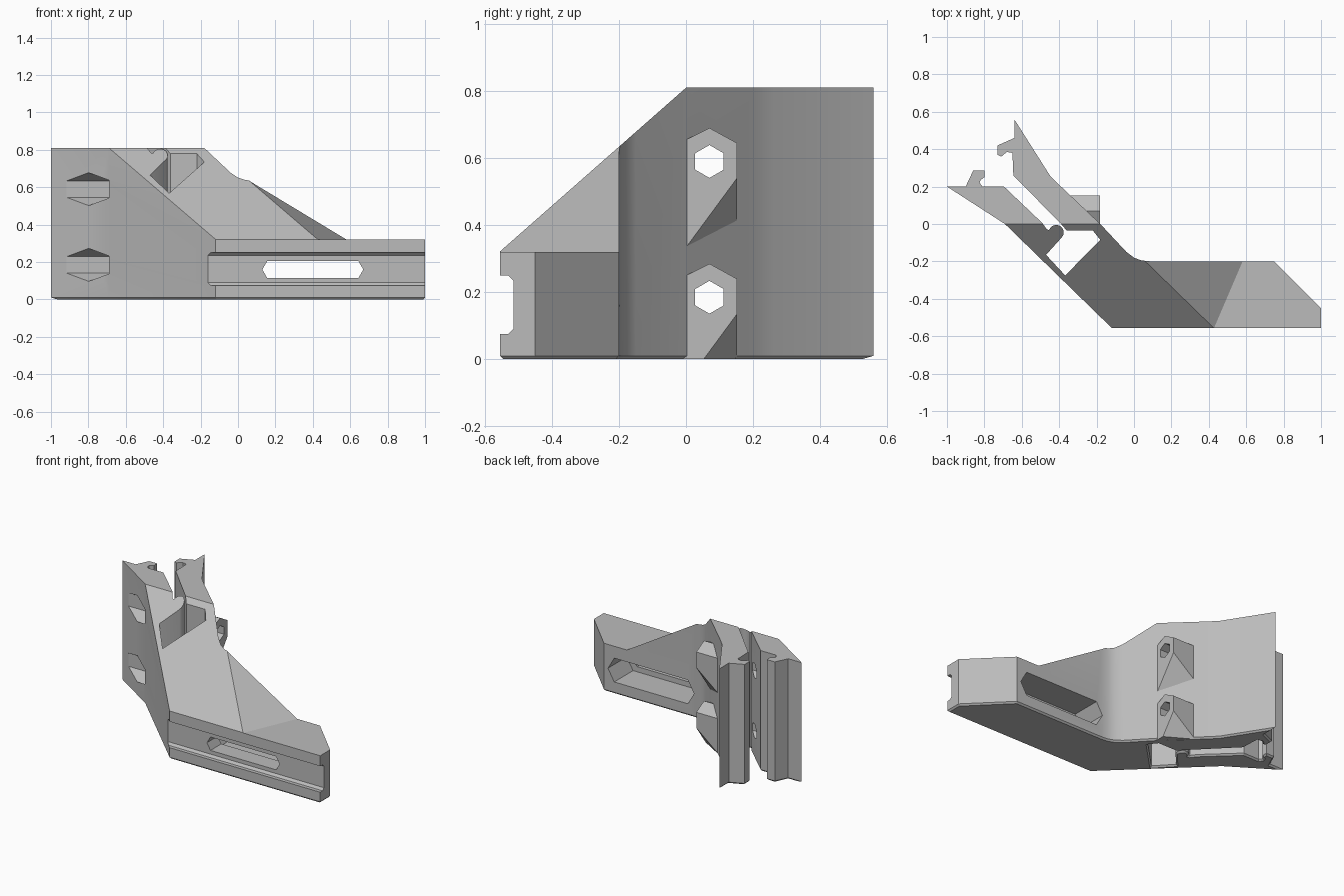
import bpy
import bmesh
import math
from mathutils import Vector

if "Cube" in bpy.data.objects:
    bpy.data.objects.remove(bpy.data.objects["Cube"], do_unlink=True)

grey = bpy.data.materials.new("plain grey")
grey.use_nodes = True
grey.diffuse_color = (0.5, 0.5, 0.5, 1)
grey.node_tree.nodes["Principled BSDF"].inputs["Base Color"].default_value = grey.diffuse_color


def finish(bm, name):
    bmesh.ops.recalc_face_normals(bm, faces=bm.faces)
    mesh = bpy.data.meshes.new(name)
    bm.to_mesh(mesh)
    bm.free()
    mesh.materials.append(grey)
    obj = bpy.data.objects.new(name, mesh)
    bpy.context.collection.objects.link(obj)
    return obj


def hull(name, points, floor=False):
    """Convex solid around the points, optionally trimmed at the ground."""
    bm = bmesh.new()
    if floor:
        # Lay out the untrimmed solid first, then slice it at z = 0
        verts = [bm.verts.new(p) for p in points]
        bmesh.ops.convex_hull(bm, input=verts)
        cut = bmesh.ops.bisect_plane(bm, geom=bm.verts[:] + bm.edges[:] + bm.faces[:],
                                     plane_co=(0, 0, 0), plane_no=(0, 0, 1), clear_inner=True)
        points = [v.co.copy() for v in bm.verts]
        bm.clear()
    verts = [bm.verts.new(p) for p in points]
    result = bmesh.ops.convex_hull(bm, input=verts)
    spare = [v for v in bm.verts if not v.link_faces]
    bmesh.ops.delete(bm, geom=spare, context='VERTS')
    bmesh.ops.dissolve_limit(bm, angle_limit=0.01, verts=bm.verts, edges=bm.edges)
    return finish(bm, name)


def along_x(name, x0, x1, section):
    return hull(name, [(x, y, z) for x in (x0, x1) for y, z in section])


def along_y(name, y0, y1, section):
    return hull(name, [(x, y, z) for y in (y0, y1) for x, z in section])


def hexagon(y, z, r):
    return [(y + r * math.sin(i * math.pi / 3), z + r * math.cos(i * math.pi / 3))
            for i in range(6)]


def combine(target, tool, operation):
    mod = target.modifiers.new(tool.name, 'BOOLEAN')
    mod.operation = operation
    mod.solver = 'EXACT'
    mod.object = tool
    bpy.context.view_layer.objects.active = target
    bpy.ops.object.modifier_apply(modifier=mod.name)
    bpy.data.objects.remove(tool, do_unlink=True)


# Plan outline: outer wall, arm, rear jaw, open pocket, hinge bump, front jaw
outer = [(-1, 0.2), (-0.69, 0), (-0.12, -0.555), (1, -0.555), (1, -0.45), (0.75, -0.2),
         (0.09, -0.2), (0.04, -0.195), (0, -0.18), (-0.04, -0.15), (-0.18, 0)]
rear_jaw = [(-0.39, 0.2), (-0.45, 0.26), (-0.64, 0.56), (-0.64, 0.46), (-0.73, 0.42),
            (-0.73, 0.37), (-0.71, 0.36), (-0.68, 0.385), (-0.65, 0.38), (-0.645, 0.26), (-0.39, 0)]
pocket = [(-0.36, -0.035), (-0.22, -0.035), (-0.18, -0.085), (-0.368, -0.275), (-0.47, -0.165)]
bump = [(-0.416 + 0.04 * math.cos(a), -0.045 + 0.04 * math.sin(a))
        for a in [math.radians(d) for d in range(-40, 161, 20)]]
front_jaw = [(-0.465, -0.03), (-0.49, 0.005), (-0.695, 0.2), (-0.81, 0.2), (-0.825, 0.22),
             (-0.82, 0.235), (-0.8, 0.25), (-0.8, 0.285), (-0.86, 0.285), (-0.9, 0.2)]

bm = bmesh.new()
base = bm.faces.new([bm.verts.new((x, y, 0)) for x, y in outer + rear_jaw + pocket + bump + front_jaw])
rim = list(base.edges)
top = bmesh.ops.extrude_face_region(bm, geom=[base], use_keep_orig=True)
bmesh.ops.translate(bm, vec=(0, 0, 0.81), verts=[g for g in top["geom"] if isinstance(g, bmesh.types.BMVert)])
bmesh.ops.recalc_face_normals(bm, faces=bm.faces)
# Chamfer the bottom rim
bmesh.ops.bevel(bm, geom=[e for e in bm.edges if all(v.co.z < 0.01 for v in e.verts)],
                offset=0.013, segments=1, affect='EDGES', clamp_overlap=True)
bracket = finish(bm, "clamp_bracket")

# Nut bosses with tapered undersides on the rear wall
for i, z in enumerate((0.185, 0.59)):
    face = [(-0.01, -0.27), (-0.01, 0.06), (0.07, 0.1), (0.152, 0.055), (0.152, -0.05)]
    pts = [(-0.183, y, z + h) for y, h in face]
    pts += [(-0.345, 0.152, z - 0.18), (-0.345, 0.152, z + 0.055), (-0.27, 0.07, z + 0.1),
            (-0.2, -0.01, z + 0.06)]
    combine(bracket, hull("nut_boss_%d" % i, pts, floor=True), 'UNION')

# Sloped front top, then the lowered arm top
combine(bracket, along_x("slope_cutter", -2, 2, [(0, 0.81), (-1, -0.07), (-1, 2), (0, 2)]), 'DIFFERENCE')
arm = []
for x, y in ((0.709, 0.1), (0.366, -0.7)):
    arm += [(x, y, 0.32), (2, y, 0.32), (2, y, 2), (x - 1.655 * 1.68, y, 2)]
# Keep the cutter on the arm side of the inner corner
arm_cut = hull("arm_cutter", arm)
combine(arm_cut, along_y("arm_limit", -0.9, 0.3, [(-0.1, 0), (2.5, 0), (2.5, 2.5), (-0.1, 2.5)]), 'INTERSECT')
combine(bracket, arm_cut, 'DIFFERENCE')

# Front rail groove
combine(bracket, along_x("groove_cutter", -0.17, 1.2,
        [(-0.7, 0.075), (-0.53, 0.075), (-0.515, 0.09), (-0.515, 0.235), (-0.53, 0.25), (-0.7, 0.25)]),
        'DIFFERENCE')

# Long slot through the arm with a wider recess behind
for name, y0, y1, half, h in (("slot", -0.7, 0, 0.27, 0.045), ("recess", -0.4, 0, 0.32, 0.08)):
    section = [(0.4 + sx * (half - a), 0.16 + b) for sx in (-1, 1)
               for a, b in ((0, 0), (h * 0.58, h), (h * 0.58, -h))]
    combine(bracket, along_y(name + "_cutter", y0, y1, section), 'DIFFERENCE')

# Bolt holes with wide hexagonal counterbores in the front jaw
for z in (0.185, 0.59):
    combine(bracket, along_x("bolt_cutter", -1.2, 0, hexagon(0.07, z, 0.049)), 'DIFFERENCE')
    combine(bracket, along_x("counterbore_cutter", -1.2, -0.69, hexagon(0.07, z, 0.088)), 'DIFFERENCE')

bpy.ops.object.select_all(action='DESELECT')
bracket.select_set(True)
bpy.context.view_layer.objects.active = bracket
bpy.ops.object.shade_smooth_by_angle(angle=math.radians(25))
